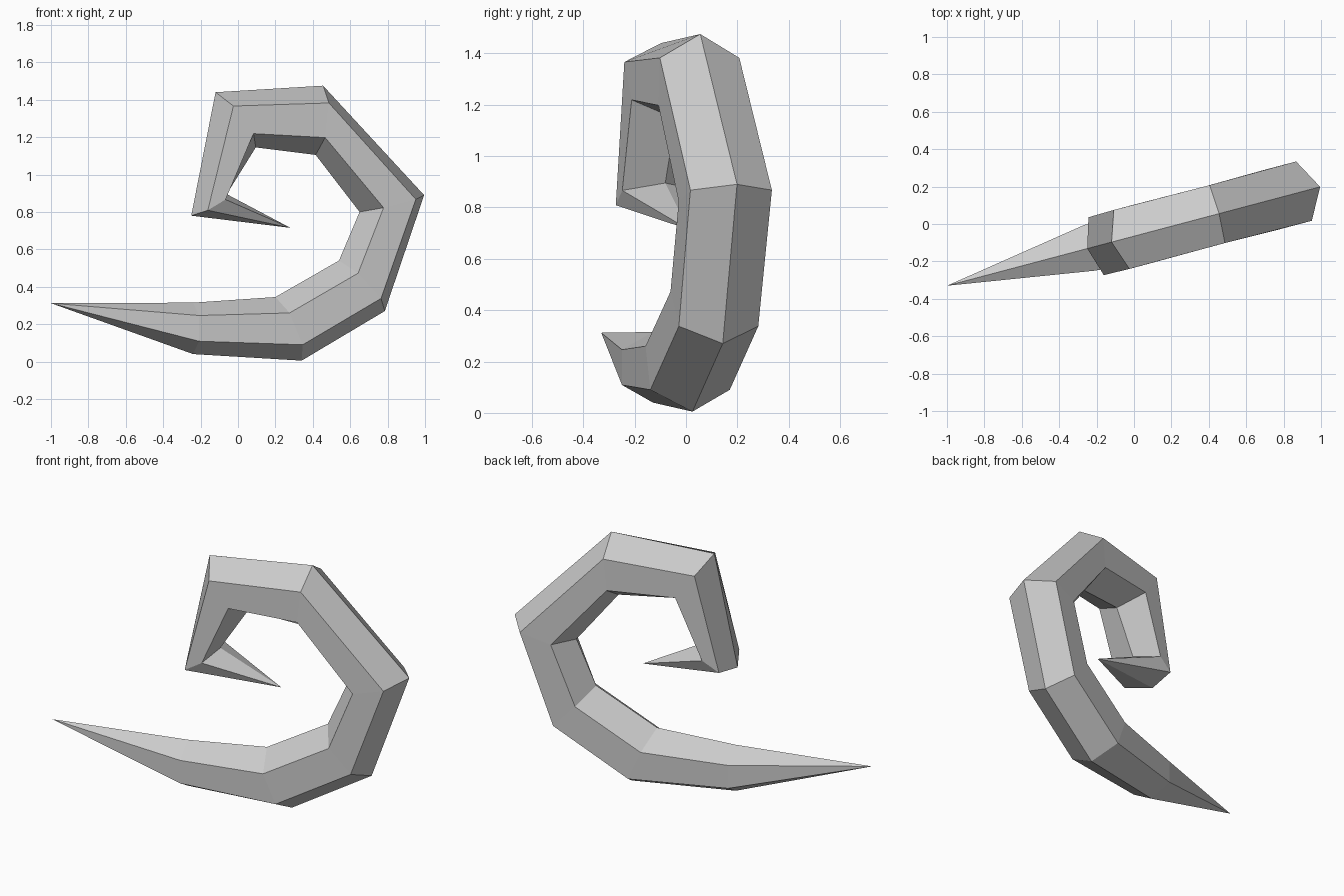
import bpy
import bmesh
from mathutils import Vector

cube = bpy.data.objects.get("Cube")
if cube:
    bpy.data.objects.remove(cube, do_unlink=True)

# The coil lies in an upright plane turned slightly about z
SLOPE = 0.265
SIDE = Vector((SLOPE, -1, 0)).normalized()


def on_plane(x, z):
    return Vector((x, SLOPE * (x + 1) - 0.33, z))


# Each ring: outer ridge (x, z), inner ridge (x, z), half width
RINGS = [
    ((-0.24, 0.04), (-0.24, 0.315), 0.125),
    ((0.34, 0.005), (0.20, 0.345), 0.16),
    ((0.785, 0.27), (0.54, 0.54), 0.16),
    ((0.995, 0.89), (0.65, 0.80), 0.164),
    ((0.455, 1.475), (0.415, 1.105), 0.16),
    ((-0.12, 1.44), (0.095, 1.145), 0.163),
    ((-0.25, 0.78), (-0.06, 0.895), 0.16),
]
LONG_TIP = (-1.0, 0.312)
CURLED_TIP = (0.28, 0.715)

bm = bmesh.new()


def hexagon(outer, inner, width):
    """Six-sided section with ridges on the outside and inside of the curl."""
    o, i = on_plane(*outer), on_plane(*inner)
    near_o, near_i = o.lerp(i, 0.25), o.lerp(i, 0.75)
    s = SIDE * width
    points = (o, near_o + s, near_i + s, i, near_i - s, near_o - s)
    return [bm.verts.new(p) for p in points]


# Tube between neighbouring sections
rings = [hexagon(*ring) for ring in RINGS]
for a, b in zip(rings, rings[1:]):
    for k in range(6):
        n = (k + 1) % 6
        bm.faces.new((a[k], a[n], b[n], b[k]))

# Pointed ends
for ring, tip in ((rings[0], LONG_TIP), (rings[-1], CURLED_TIP)):
    apex = bm.verts.new(on_plane(*tip))
    for k in range(6):
        bm.faces.new((ring[k], ring[(k + 1) % 6], apex))

bmesh.ops.recalc_face_normals(bm, faces=bm.faces)
mesh = bpy.data.meshes.new("curled_horn")
bm.to_mesh(mesh)
bm.free()

# Plain grey surface
grey = bpy.data.materials.new("light_grey")
grey.use_nodes = True
colour = (0.6, 0.6, 0.6, 1)
grey.diffuse_color = colour
grey.node_tree.nodes["Principled BSDF"].inputs["Base Color"].default_value = colour
mesh.materials.append(grey)

horn = bpy.data.objects.new("curled_horn", mesh)
bpy.context.collection.objects.link(horn)
